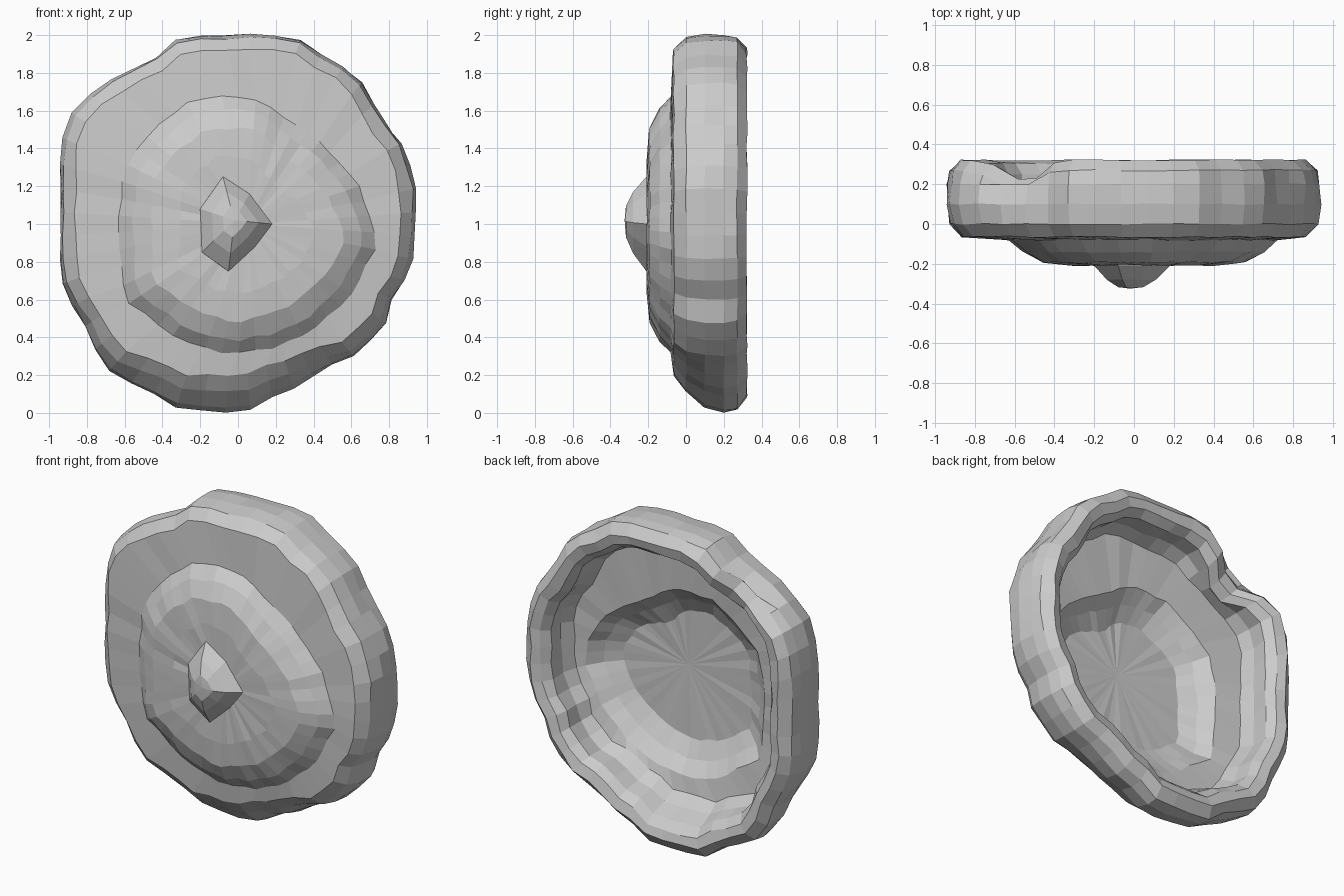
import bpy, bmesh, math, random

if "Cube" in bpy.data.objects:
    bpy.data.objects.remove(bpy.data.objects["Cube"])
random.seed(4)
N = 48

# front outlines (x, z): whole rim, raised step, central nub
RIM = [(-.2, 2), (.2, 2), (.32, 1.98), (.47, 1.88), (.63, 1.8), (.67, 1.7), (.8, 1.5), (.88, 1.4),
       (.935, 1.23), (.935, .85), (.88, .7), (.81, .6), (.77, .45), (.6, .29), (.48, .25), (.3, .13),
       (.2, .1), (.06, .01), (-.1, 0), (-.33, .02), (-.47, .11), (-.67, .2), (-.78, .36), (-.81, .46),
       (-.92, .64), (-.94, .75), (-.94, 1.25), (-.92, 1.5), (-.87, 1.6), (-.8, 1.67), (-.58, 1.82),
       (-.47, 1.86), (-.33, 1.97)]
STEP = [(.72, 1), (.72, .86), (.6, .62), (.4, .44), (.2, .35), (-.04, .31), (-.3, .38), (-.6, .6),
        (-.63, 1), (-.6, 1.3), (-.45, 1.5), (-.25, 1.65), (-.05, 1.68), (.12, 1.66), (.45, 1.42),
        (.62, 1.24)]
NUB = [(-.08, 1.25), (.06, 1.16), (.18, 1), (.09, .88), (-.05, .75), (-.19, .85), (-.2, 1.08)]


def polar(points, cx, cz):
    """Return a function giving the outline radius at an angle."""
    pts = sorted((math.atan2(z - cz, x - cx), math.hypot(x - cx, z - cz)) for x, z in points)
    t = 2 * math.pi
    pts = [(pts[-1][0] - t, pts[-1][1])] + pts + [(pts[0][0] + t, pts[0][1])]

    def radius(a):
        for (a0, r0), (a1, r1) in zip(pts, pts[1:]):
            if a0 <= a <= a1:
                # straight line between the two outline points
                return r0 * r1 * math.sin(a1 - a0) / max(
                    r0 * math.sin(a - a0) + r1 * math.sin(a1 - a), 1e-6)
        return pts[0][1]
    return radius


rim_r, step_r = polar(RIM, 0, 1), polar(STEP, .05, 1)


def dent(a, angle, width):
    return max(0, 1 - abs(a - math.radians(angle)) / math.radians(width))


def ring(kind, y, inset, low=0, high=0, jitter=.008):
    """One loop of points; low / high add inset towards the bottom / top."""
    out = []
    for i in range(N):
        a = -math.pi + 2 * math.pi * (i + .5) / N
        extra = low * max(0, math.cos(a + math.radians(98))) ** 4 + high * max(0, math.sin(a)) ** 2
        yy = y
        if kind == 'rim':
            cx, r = 0, rim_r(a) - inset - extra
            # pinched notch in the back lip
            d = dent(a, 128, 13)
            if y > .22:
                yy -= .13 * d
            if y > .1:
                r -= .07 * d
        else:
            cx, r = .05, step_r(a) - inset - extra
        r += random.uniform(-jitter, jitter)
        out.append((cx + r * math.cos(a), yy + random.uniform(-.004, .004), 1 + r * math.sin(a)))
    return out


def loft(name, rings, caps):
    """Skin loops; each end closes on a point."""
    bm = bmesh.new()
    loops = [[bm.verts.new(p) for p in r] for r in rings]
    n = len(loops[0])
    for A, B in zip(loops, loops[1:]):
        for i in range(n):
            j = (i + 1) % n
            bm.faces.new((A[i], A[j], B[j], B[i]))
    for loop, c in zip((loops[0], loops[-1]), caps):
        v = bm.verts.new(c)
        for i in range(n):
            bm.faces.new((loop[i], loop[(i + 1) % n], v))
    bmesh.ops.recalc_face_normals(bm, faces=bm.faces)
    me = bpy.data.meshes.new(name)
    bm.to_mesh(me)
    bm.free()
    ob = bpy.data.objects.new(name, me)
    bpy.context.collection.objects.link(ob)
    return ob


# hollow dish: front face, side wall, rounded back lip, inner wall and floor
loft('dish_shell', [
    ring('step', -.207, .32), ring('step', -.193, .17), ring('step', -.14, .07), ring('step', -.08, 0),
    ring('rim', -.065, .08, .12), ring('rim', 0, .015, .1), ring('rim', .1, 0, .03),
    ring('rim', .2, 0), ring('rim', .27, .015), ring('rim', .322, .075),
    ring('rim', .305, .135), ring('rim', .25, .175), ring('rim', .14, .165, .05), ring('rim', .06, .2, .07),
    ring('step', .04, .05, 0, .1), ring('step', -.03, .13, 0, .1), ring('step', -.085, .23, 0, .1),
], [(.05, -.207, 1), (.05, -.095, 1)])


# pointed nub at the middle of the front
def nub_ring(y, s):
    return [(-.02 + (x + .02) * s, y, 1.02 + (z - 1.02) * s) for x, z in NUB]


loft('front_nub', [nub_ring(-.18, 1.02), nub_ring(-.21, 1), nub_ring(-.28, .65), nub_ring(-.318, .33)],
     [(-.02, -.18, 1), (-.02, -.325, 1.02)])
